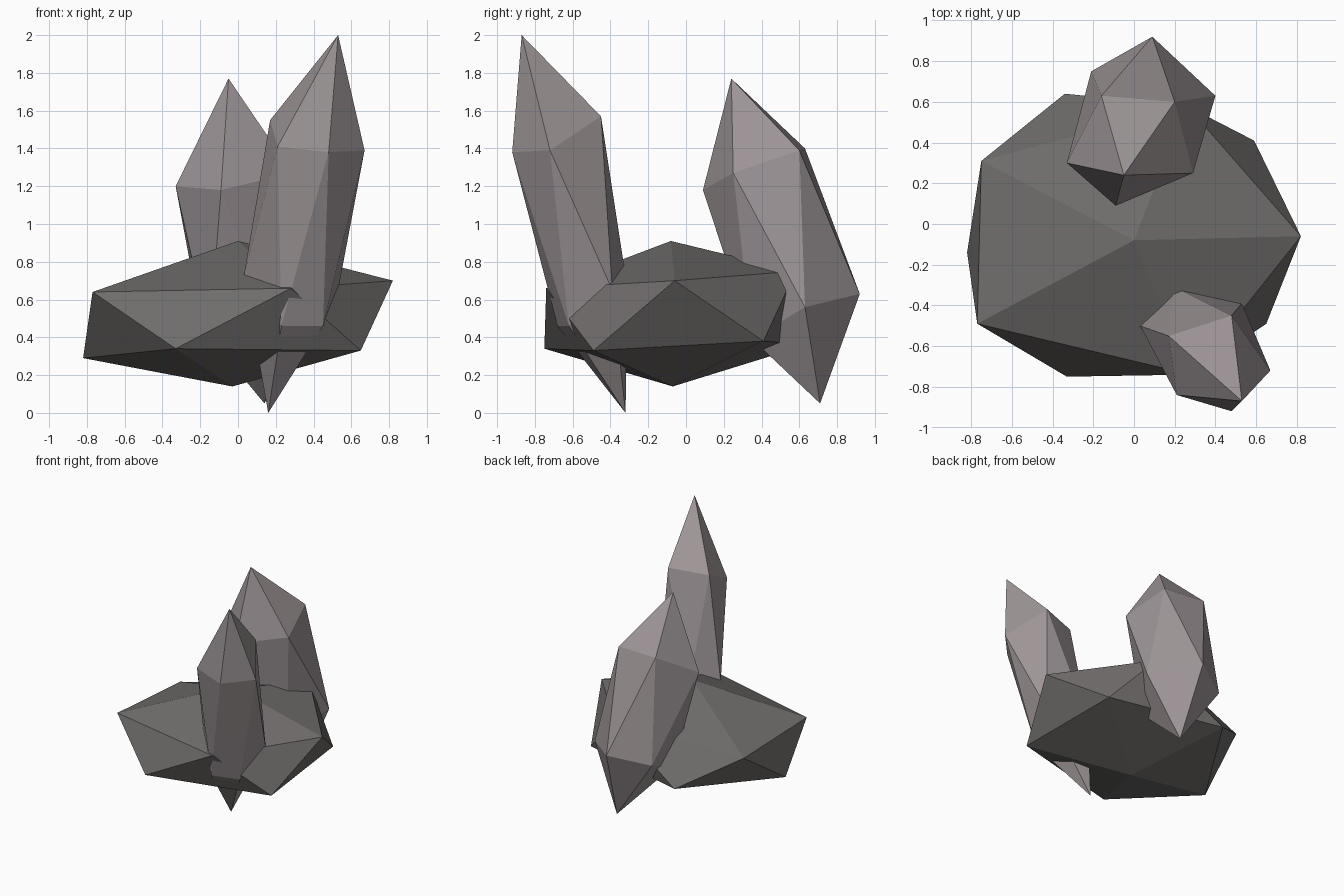
import bpy
import bmesh

# Remove the default cube
cube = bpy.data.objects.get("Cube")
if cube:
    bpy.data.objects.remove(cube, do_unlink=True)


def make_material(name, colour):
    mat = bpy.data.materials.new(name)
    mat.use_nodes = True
    mat.diffuse_color = (*colour, 1)
    bsdf = next(n for n in mat.node_tree.nodes if n.type == "BSDF_PRINCIPLED")
    bsdf.inputs["Base Color"].default_value = (*colour, 1)
    bsdf.inputs["Roughness"].default_value = 0.8
    return mat


def faceted_stone(name, top, upper, lower, bottom, material):
    """Twenty-sided stone: two tips joined by two staggered five-point rings."""
    bm = bmesh.new()
    tip, foot = bm.verts.new(top), bm.verts.new(bottom)
    up = [bm.verts.new(p) for p in upper]
    low = [bm.verts.new(p) for p in lower]
    count = len(up)
    for i in range(count):
        j = (i + 1) % count
        bm.faces.new((tip, up[i], up[j]))        # cap
        bm.faces.new((up[i], low[i], up[j]))     # side, pointing down
        bm.faces.new((up[j], low[i], low[j]))    # side, pointing up
        bm.faces.new((foot, low[j], low[i]))     # underside
    bmesh.ops.recalc_face_normals(bm, faces=bm.faces)
    mesh = bpy.data.meshes.new(name)
    bm.to_mesh(mesh)
    bm.free()
    mesh.materials.append(material)
    obj = bpy.data.objects.new(name, mesh)
    bpy.context.collection.objects.link(obj)
    return obj


rock_grey = make_material("rock_grey", (0.16, 0.152, 0.147))
crystal_grey = make_material("crystal_grey", (0.34, 0.3, 0.308))

# Wide base rock
faceted_stone(
    "base_rock",
    top=(0, -.08, .91),
    upper=[(.82, -.06, .7), (.26, .58, .75), (-.75, .31, .6),
           (-.77, -.49, .64), (.28, -.74, .66)],
    lower=[(.59, .41, .38), (-.34, .64, .36), (-.82, -.14, .29),
           (-.33, -.75, .34), (.65, -.49, .33)],
    bottom=(-.03, -.07, .14),
    material=rock_grey)

# Tall crystal leaning forward
faceted_stone(
    "front_crystal",
    top=(.53, -.87, 2),
    upper=[(.48, -.45, 1.57), (.17, -.55, 1.55), (.21, -.84, 1.41),
           (.48, -.92, 1.38), (.67, -.72, 1.39)],
    lower=[(.2, -.31, .66), (.03, -.5, .72), (.23, -.68, .46),
           (.45, -.62, .46), (.53, -.39, .65)],
    bottom=(.16, -.32, 0),
    material=crystal_grey)

# Stout crystal hanging over the back edge
faceted_stone(
    "back_crystal",
    top=(-.05, .24, 1.77),
    upper=[(.2, .6, 1.39), (-.16, .63, 1.4), (-.33, .3, 1.2),
           (-.09, .09, 1.18), (.29, .25, 1.27)],
    lower=[(.09, .92, .63), (-.21, .75, .56), (-.15, .38, .4),
           (.21, .35, .39), (.4, .63, .56)],
    bottom=(.14, .71, .05),
    material=crystal_grey)
